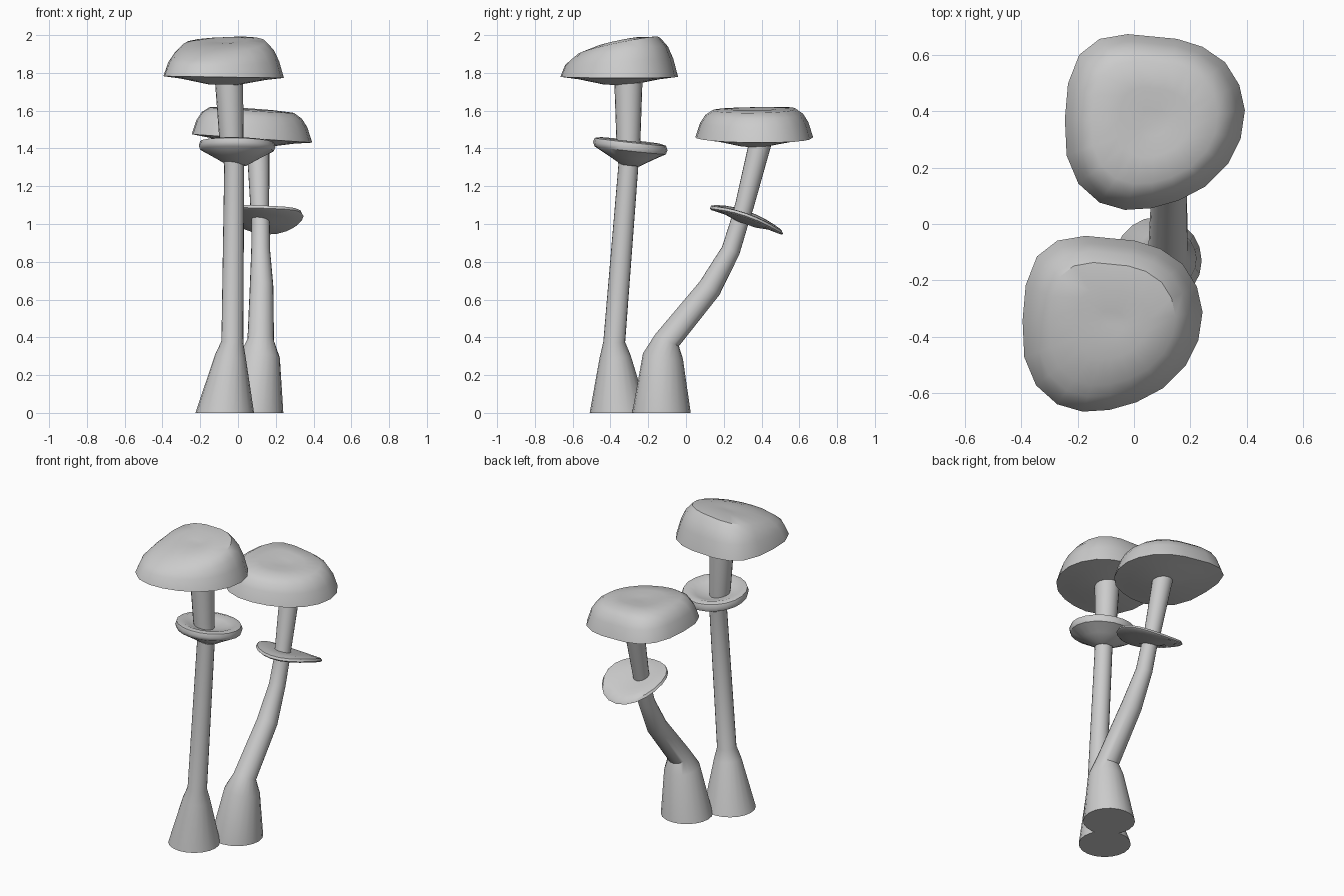
import bpy, bmesh, math
from mathutils import Vector

if "Cube" in bpy.data.objects:
    bpy.data.objects.remove(bpy.data.objects["Cube"])


def build(name, rings, angle=40):
    """Skin a stack of equal-length rings; both ends are closed with a fan."""
    bm = bmesh.new()
    rows = [[bm.verts.new(p) for p in r] for r in rings]
    n = len(rows[0])
    for a, b in zip(rows, rows[1:]):
        for i in range(n):
            j = (i + 1) % n
            bm.faces.new((a[i], a[j], b[j], b[i]))
    for row in (rows[0], rows[-1]):
        mid = sum((v.co for v in row), Vector()) / n
        c = bm.verts.new(mid)
        for i in range(n):
            bm.faces.new((row[i], row[(i + 1) % n], c))
    bmesh.ops.recalc_face_normals(bm, faces=bm.faces)
    me = bpy.data.meshes.new(name)
    bm.to_mesh(me)
    bm.free()
    ob = bpy.data.objects.new(name, me)
    bpy.context.collection.objects.link(ob)
    bpy.ops.object.select_all(action='DESELECT')
    ob.select_set(True)
    bpy.context.view_layer.objects.active = ob
    bpy.ops.object.shade_smooth_by_angle(angle=math.radians(angle))


def stem(name, path, sides=20):
    """Round tube along (x, y, z, radius) points."""
    rings = []
    for k, (x, y, z, r) in enumerate(path):
        t = Vector((0, 0, 1))
        if 0 < k < len(path) - 1:
            d1 = (Vector(path[k][:3]) - Vector(path[k - 1][:3])).normalized()
            d2 = (Vector(path[k + 1][:3]) - Vector(path[k][:3])).normalized()
            t = (d1 + d2).normalized()
        u = Vector((0, 1, 0)).cross(t).normalized()
        v = t.cross(u)
        rings.append([Vector((x, y, z)) + r * (math.cos(a) * u + math.sin(a) * v)
                      for a in (2 * math.pi * i / sides for i in range(sides))])
    build(name, rings)


# Rounded lopsided cap outline, relative to the cap centre
OUTLINE = [(.32, .045), (.305, -.055), (.26, -.145), (.18, -.225), (.085, -.275),
           (-.01, -.302), (-.105, -.308), (-.195, -.282), (-.27, -.215), (-.312, -.115),
           (-.318, .015), (-.307, .14), (-.267, .242), (-.195, .298), (-.095, .315),
           (.08, .298), (.17, .27), (.25, .215), (.30, .135)]


def cap(name, center, heights, tilt, crown_tilt):
    cx, cy, cz = center
    rows = [(.25, -.04, 0), (.7, -.012, 0), (1, 0, 0)]
    rows += list(zip((.92, .83, .7, .4, .15), heights, (.3, .7, 1, 1, .6)))
    rings = []
    for s, h, w in rows:
        rings.append([(cx + s * x, cy + s * y,
                       cz + h + s * (tilt * x + w * (crown_tilt[0] * x + crown_tilt[1] * y)))
                      for x, y in OUTLINE])
    build(name, rings)


def skirt(name, center, profile, warp, sides=20):
    """Flared ring around the stem, bent by a height function."""
    cx, cy, cz = center
    rings = []
    for r, h in profile:
        ring = []
        for i in range(sides):
            a = 2 * math.pi * i / sides
            x, y = r * math.cos(a), .97 * r * math.sin(a)
            ring.append((cx + x, cy + y, cz + h + warp(x, y)))
        rings.append(ring)
    build(name, rings)


# Tall mushroom
stem("tall_stem", [(-.07, -.355, 0, .155), (-.04, -.375, .30, .082), (-.03, -.38, .375, .058),
                   (-.02, -.305, 1.31, .053), (-.035, -.305, 1.45, .064),
                   (-.048, -.305, 1.77, .075)])
skirt("tall_skirt", (-.005, -.295, 1.39),
      [(.05, -.08), (.12, -.04), (.195, 0), (.203, .022), (.195, .045), (.165, .052), (.12, .035), (.05, .015)],
      lambda x, y: -.02 * x - .11 * y)
cap("tall_cap", (-.077, -.357, 1.778), (.08, .128, .168, .186, .182), -.015, (.08, .2))

# Short bent mushroom
stem("bent_stem", [(.085, -.13, 0, .155), (.115, -.122, .30, .107), (.12, -.1, .385, .07),
                   (.125, .125, .66, .063), (.12, .237, .86, .05), (.12, .28, 1.0, .048),
                   (.115, .31, 1.1, .05), (.105, .40, 1.455, .062)])
skirt("bent_skirt", (.147, .32, 1.045),
      [(.05, -.045), (.12, -.022), (.19, -.006), (.2, .004), (.192, .018), (.15, .018), (.1, .012), (.04, .005)],
      lambda x, y: -.04 * x - .35 * y - .9 * y * y)
cap("bent_cap", (.073, .358, 1.453), (.078, .122, .15, .156, .147), -.07, (0, .02))
